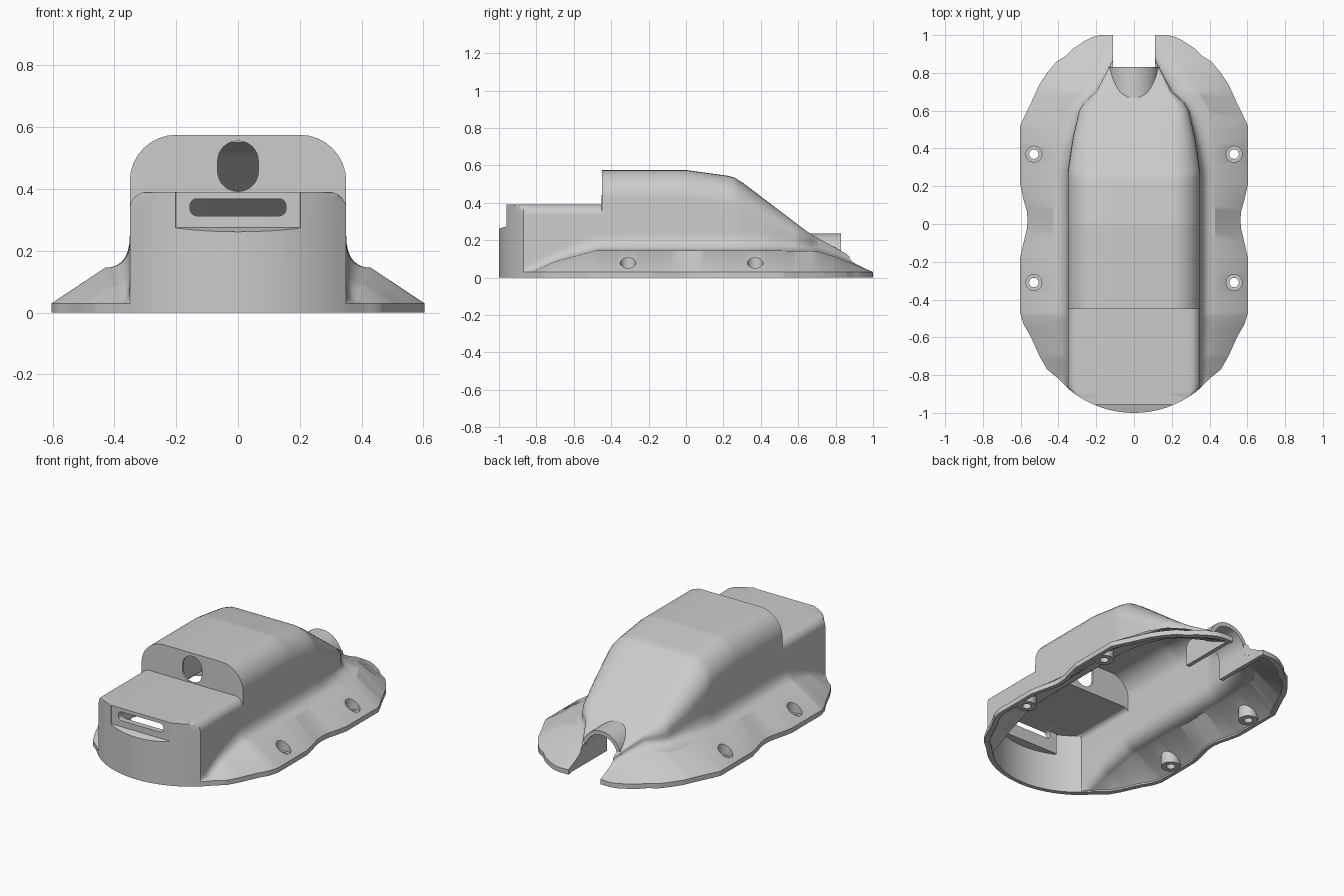
import bpy, bmesh, math

if "Cube" in bpy.data.objects:
    bpy.data.objects.remove(bpy.data.objects["Cube"])

WALL = 0.025
NOSE_R = 0.536      # plan radius of the rounded front wall
NOSE_Y = -0.87      # where the rounded front wall begins

# Guide curves along the length: (y, value)
EDGE = [(-.87, .35), (-.81, .41), (-.77, .46), (-.7, .5), (-.59, .55), (-.53, .585), (-.47, .603),
        (-.18, .603), (-.1, .585), (-.03, .568), (.02, .563), (.07, .568), (.13, .585), (.21, .603),
        (.52, .603), (.57, .58), (.62, .555), (.74, .5), (.8, .46), (.86, .41), (.89, .36),
        (.93, .32), (.97, .26), (.99, .22), (1, .18)]
SHELF = [(-.87, .35), (-.81, .395), (-.7, .415), (-.48, .43), (.43, .43), (.6, .4),
         (.7, .34), (.8, .28), (.9, .2), (1, .12)]
SHELF_Z = [(-.87, .03), (-.81, .035), (-.7, .085), (-.48, .145), (.43, .145), (.7, .14),
           (.8, .11), (.9, .07), (1, .03)]
BODY = [(.28, .35), (.45, .325), (.6, .29), (.65, .26), (.7, .2), (.85, .12), (1, .06)]
NECK_Z = [(-.87, .1), (-.8, .1), (-.5, .235), (-.3, .25), (.35, .25), (.6, .19),
          (.7, .185), (.8, .14), (1, .035)]
ROOF = [(-.451, .39), (-.449, .575), (0, .575), (.22, .545), (.26, .535), (.31, .502),
        (.64, .252), (.7, .213), (1, .05)]
FILLET = [(-.451, .055), (-.449, .15), (.3, .15), (.45, .12), (.6, .07), (.7, .025), (.8, .01)]


def at(curve, y):
    if y <= curve[0][0]:
        return curve[0][1]
    for (a, u), (b, v) in zip(curve, curve[1:]):
        if y <= b:
            return u + (v - u) * (y - a) / (b - a)
    return curve[-1][1]


def section(y, t):
    """Cross-section at station y, moved inward by t; heights always rise from rim to roof."""
    e, b = at(EDGE, y) - t, at(BODY, y) - t
    s = min(at(SHELF, y) - .6 * t, e)
    h, r = at(ROOF, y) - t, max(at(FILLET, y) - t, .008)
    m = min(at(NECK_Z, y) - t, h - r - .003)
    k = min(at(SHELF_Z, y) - t, m - .003)
    half = [(e, 0), (e, min(.03 - .8 * t, k - .0015))]
    for i in range(8):
        u = i / 7
        half.append((s * (1 - u) ** 2 + b * (1 - (1 - u) ** 2), k + (m - k) * u * u))
    for i in range(9):
        a = math.pi / 2 * i / 8
        half.append((b - r + r * math.cos(a), h - r + r * math.sin(a)))
    half.append(((b - r) / 2, h))
    if y <= NOSE_Y:
        w = math.sqrt(max(NOSE_R ** 2 - (y + 1 - NOSE_R) ** 2, 0)) * (1 - t / .35)
        half = [(min(x, w), z) for x, z in half]
    yy = y * (1 - t)
    return ([(x, yy, z) for x, z in half] + [(0, yy, h)]
            + [(-x, yy, z) for x, z in reversed(half)])


def finish(name, bm):
    bmesh.ops.recalc_face_normals(bm, faces=bm.faces)
    if bm.calc_volume(signed=True) < 0:
        bmesh.ops.reverse_faces(bm, faces=bm.faces)
    me = bpy.data.meshes.new(name)
    bm.to_mesh(me)
    bm.free()
    ob = bpy.data.objects.new(name, me)
    bpy.context.collection.objects.link(ob)
    return ob


def bridge(bm, rings):
    n = len(rings[0])
    for a, b in zip(rings, rings[1:]):
        for i in range(n):
            j = (i + 1) % n
            bm.faces.new((a[i], a[j], b[j], b[i]))
    bm.faces.new(rings[0])
    bm.faces.new(rings[-1])


def prism(bm, pts, axis, lo, hi):
    place = {"x": lambda p, d: (d, p[0], p[1]), "y": lambda p, d: (p[0], d, p[1]),
             "z": lambda p, d: (p[0], p[1], d)}[axis]
    bridge(bm, [[bm.verts.new(place(p, d)) for p in pts] for d in (lo, hi)])


def lathe(bm, profile, x, y, n=28):
    rings = [[bm.verts.new((x + r * math.cos(i * math.tau / n), y + r * math.sin(i * math.tau / n), z))
              for i in range(n)] for r, z in profile]
    bridge(bm, rings)
    return rings


def rounded(z0, z1, w, r, n=8):
    pts = []
    for q, (cx, cz) in enumerate([(w - r, z1 - r), (r - w, z1 - r), (r - w, z0 + r), (w - r, z0 + r)]):
        for i in range(n + 1):
            a = math.pi / 2 * (q + i / n)
            pts.append((cx + r * math.cos(a), cz + r * math.sin(a)))
    return pts


def tunnel(w, base, n=24):
    arc = [(w * math.cos(math.pi * i / n), .1 + w * math.sin(math.pi * i / n)) for i in range(n + 1)]
    return [(w, base)] + arc + [(-w, base)]


# Body shell: outer and inner lofts joined by a flat rim
stations = {round(NOSE_Y + i * (1 - NOSE_Y) / 52, 3) for i in range(53)}
stations |= {round(y, 3) for c in (EDGE, SHELF, ROOF) for y, _ in c}
stations |= {round(-1 + NOSE_R - math.sqrt(NOSE_R ** 2 - (i * .025) ** 2), 3) for i in range(14)}
stations = sorted(stations)
bm = bmesh.new()
outer, inner = [[[bm.verts.new(p) for p in section(y, t)] for y in stations] for t in (0, WALL)]
for skin in (outer, inner):
    for a, b in zip(skin, skin[1:]):
        for i in range(len(a) - 1):
            bm.faces.new((a[i], a[i + 1], b[i + 1], b[i]))
    end = skin[-1]
    mid = len(end) // 2
    for i in range(mid - 1):
        bm.faces.new((end[i], end[i + 1], end[-2 - i], end[-1 - i]))
    bm.faces.new((end[mid - 1], end[mid], end[mid + 1]))
for side in (0, -1):
    for i in range(len(stations) - 1):
        bm.faces.new((outer[i][side], outer[i + 1][side], inner[i + 1][side], inner[i][side]))
bm.faces.new((outer[-1][0], outer[-1][-1], inner[-1][-1], inner[-1][0]))
bmesh.ops.remove_doubles(bm, verts=bm.verts, dist=.0002)
shell = finish("body_shell", bm)

# Screw bosses under the skirt
SCREWS = [(sx * .53, y) for sx in (-1, 1) for y in (-.31, .37)]
bm = bmesh.new()
for x, y in SCREWS:
    top = lathe(bm, [(.055, .004), (.055, .06)], x, y)[1]
    for v in top:
        v.co.z = .018 + .68 * (.6 - abs(v.co.x))
bosses = finish("screw_bosses", bm)

# Cable arch and the walls beside the rear notch
bm = bmesh.new()
prism(bm, tunnel(.135, .004), "y", .62, .83)
arch = finish("cable_arch", bm)
bm = bmesh.new()
for sx in (-1, 1):
    prism(bm, [(.82, .004), (.82, .115), (.985, .022), (.985, .004)], "x", sx * .111, sx * .135)
finish("notch_walls", bm)

# Thick block behind the front window
bm = bmesh.new()
front = [(x, -1 + NOSE_R - math.sqrt((NOSE_R - .006) ** 2 - x * x))
         for x in [.2 * i / 8 for i in range(-8, 9)]]
prism(bm, front + [(.2, -.92), (-.2, -.92)], "z", .235, .38)
block = finish("window_block", bm)

# Cutters: slot, cable hole, tunnel and screw holes
bm = bmesh.new()
prism(bm, rounded(.313, .368, .155, .022), "y", -1.1, -.85)
prism(bm, rounded(.392, .555, .066, .065), "y", -.55, -.38)
prism(bm, tunnel(.11, -.1), "y", .58, .86)
for x, y in SCREWS:
    lathe(bm, [(.025, -.05), (.025, .035), (.042, .035), (.042, .3)], x, y)
holes = finish("hole_cutter", bm)

# Cutters: tapered window recess and rear notch
bm = bmesh.new()
rings = [[bm.verts.new(p) for p in ((-w, y, z), (w, y, z), (w, y, .5), (-w, y, .5))]
         for w, y, z in ((.2, -.956, .275), (.225, -1.03, .252))]
bridge(bm, rings)
prism(bm, [(-.11, -.15), (.11, -.15), (.11, .5), (-.11, .5)], "y", .83, 1.1)
recess = finish("recess_cutter", bm)


def cut(ob, cutters):
    for c in cutters:
        mod = ob.modifiers.new("cut", "BOOLEAN")
        mod.operation, mod.solver, mod.object = "DIFFERENCE", "EXACT", c
    bpy.context.view_layer.update()
    dg = bpy.context.evaluated_depsgraph_get()
    me = bpy.data.meshes.new_from_object(ob.evaluated_get(dg))
    ob.modifiers.clear()
    ob.data = me


cut(shell, [holes, recess])
cut(block, [holes, recess])
cut(bosses, [holes])
cut(arch, [holes])
for c in (holes, recess):
    bpy.data.objects.remove(c)

# One grey plastic for every part
grey = bpy.data.materials.new("grey_plastic")
grey.use_nodes = True
grey.diffuse_color = (.6, .6, .6, 1)
grey.node_tree.nodes["Principled BSDF"].inputs["Base Color"].default_value = (.6, .6, .6, 1)
for name in ("body_shell", "screw_bosses", "cable_arch", "notch_walls", "window_block"):
    ob = bpy.data.objects[name]
    ob.data.materials.clear()
    ob.data.materials.append(grey)
    bpy.ops.object.select_all(action="DESELECT")
    ob.select_set(True)
    bpy.context.view_layer.objects.active = ob
    bpy.ops.object.shade_smooth_by_angle(angle=math.radians(32))
